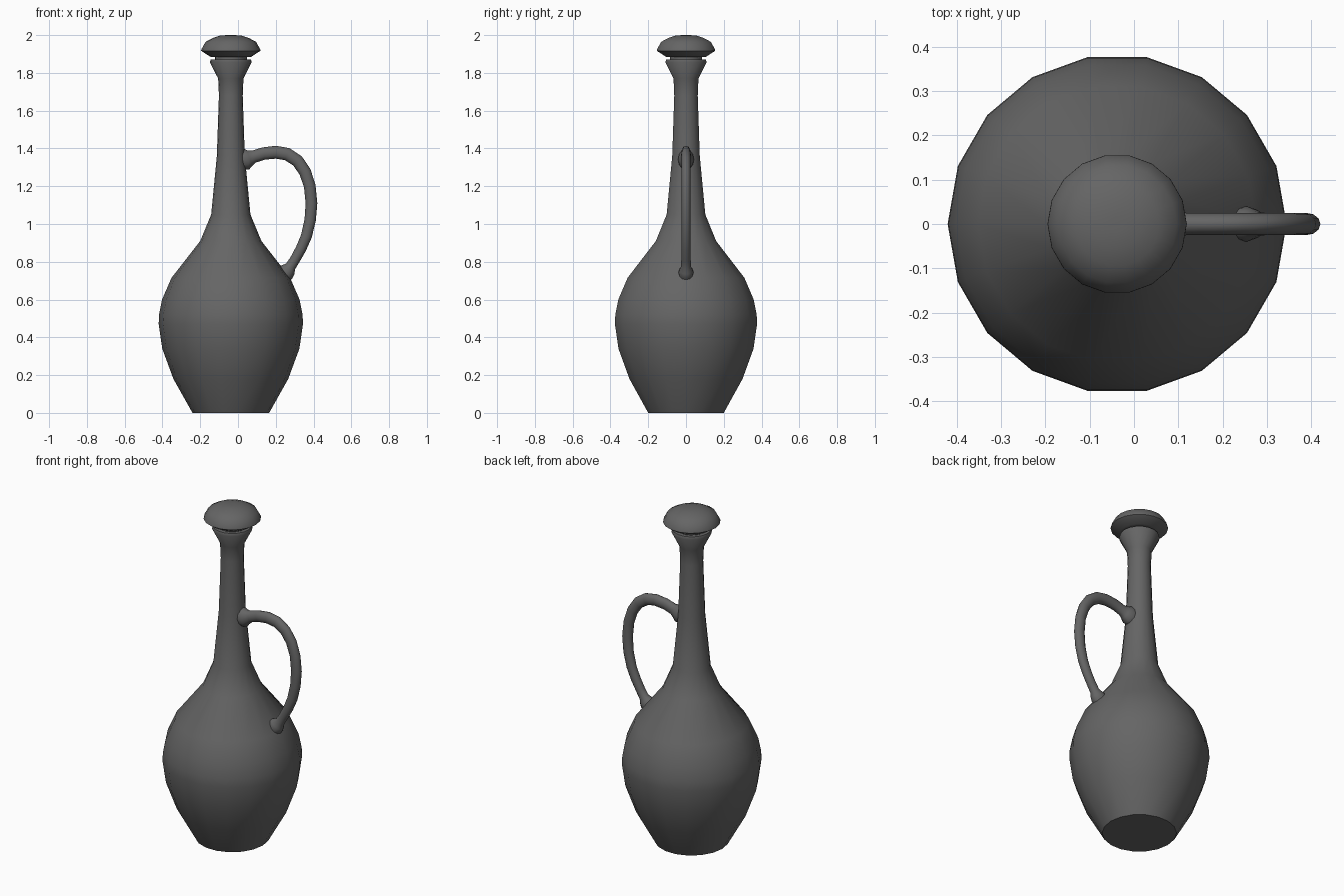
import bpy, bmesh, math
from mathutils import Vector

if "Cube" in bpy.data.objects:
    bpy.data.objects.remove(bpy.data.objects["Cube"])

CX = -0.038     # axis of the vessel
SIDES = 18

dark = bpy.data.materials.new("dark_grey")
dark.diffuse_color = (0.13, 0.13, 0.13, 1)
dark.use_nodes = True
dark.node_tree.nodes["Principled BSDF"].inputs["Base Color"].default_value = dark.diffuse_color


def finish(name, bm, angle):
    bmesh.ops.recalc_face_normals(bm, faces=bm.faces)
    mesh = bpy.data.meshes.new(name)
    bm.to_mesh(mesh)
    bm.free()
    mesh.materials.append(dark)
    ob = bpy.data.objects.new(name, mesh)
    bpy.context.collection.objects.link(ob)
    bpy.ops.object.select_all(action='DESELECT')
    ob.select_set(True)
    bpy.context.view_layer.objects.active = ob
    bpy.ops.object.shade_smooth_by_angle(angle=math.radians(angle))
    return ob


def skin(name, rings, angle):
    """Join rings of points with quads and cap both ends."""
    bm = bmesh.new()
    loops = [[bm.verts.new(p) for p in ring] for ring in rings]
    n = len(loops[0])
    for a, b in zip(loops, loops[1:]):
        for i in range(n):
            j = (i + 1) % n
            bm.faces.new((a[i], a[j], b[j], b[i]))
    bm.faces.new(loops[0])
    bm.faces.new(loops[-1])
    return finish(name, bm, angle)


def lathe(name, profile, angle=50):
    rings = []
    for r, z in profile:
        rings.append([(CX + r * math.cos(2 * math.pi * i / SIDES),
                       r * math.sin(2 * math.pi * i / SIDES), z)
                      for i in range(SIDES)])
    return skin(name, rings, angle)


# Body: foot, belly, shoulder, neck and flared lip
lathe("body", [
    (0.203, 0.0), (0.304, 0.18), (0.363, 0.34), (0.382, 0.47), (0.38, 0.52),
    (0.364, 0.60), (0.314, 0.715), (0.162, 0.91), (0.104, 1.05),
    (0.074, 1.36), (0.063, 1.68), (0.067, 1.77), (0.111, 1.857),
    (0.106, 1.872), (0.08, 1.872)])

# Stopper: plug and mushroom cap
lathe("stopper", [
    (0.085, 1.85), (0.085, 1.885), (0.108, 1.885), (0.157, 1.917),
    (0.156, 1.924), (0.134, 1.964), (0.095, 1.985), (0.055, 1.998),
    (0.015, 2.0)])

# Handle: (x, z, half thickness in plane, half width in y), flared at both ends
path = [
    (0.02, 1.340, 0.055, 0.042), (0.047, 1.343, 0.055, 0.042),
    (0.062, 1.350, 0.043, 0.033), (0.085, 1.357, 0.033, 0.026),
    (0.135, 1.373, 0.033, 0.025), (0.20, 1.380, 0.034, 0.025),
    (0.26, 1.370, 0.034, 0.025), (0.315, 1.334, 0.033, 0.025),
    (0.355, 1.276, 0.032, 0.025), (0.380, 1.200, 0.031, 0.025),
    (0.389, 1.110, 0.031, 0.025), (0.382, 1.020, 0.030, 0.025),
    (0.362, 0.935, 0.029, 0.025), (0.334, 0.870, 0.028, 0.025),
    (0.302, 0.812, 0.027, 0.025), (0.279, 0.776, 0.028, 0.026),
    (0.266, 0.758, 0.040, 0.034), (0.256, 0.746, 0.046, 0.039),
    (0.235, 0.726, 0.046, 0.039)]
rings = []
for k, (x, z, h, w) in enumerate(path):
    a, b = path[max(k - 1, 0)], path[min(k + 1, len(path) - 1)]
    t = Vector((b[0] - a[0], 0, b[1] - a[1])).normalized()
    side = Vector((-t.z, 0, t.x))
    ring = []
    for i in range(12):
        u = 2 * math.pi * i / 12
        ring.append(Vector((x, 0, z)) + side * (h * math.cos(u))
                    + Vector((0, w * math.sin(u), 0)))
    rings.append(ring)
skin("handle", rings, 60)
